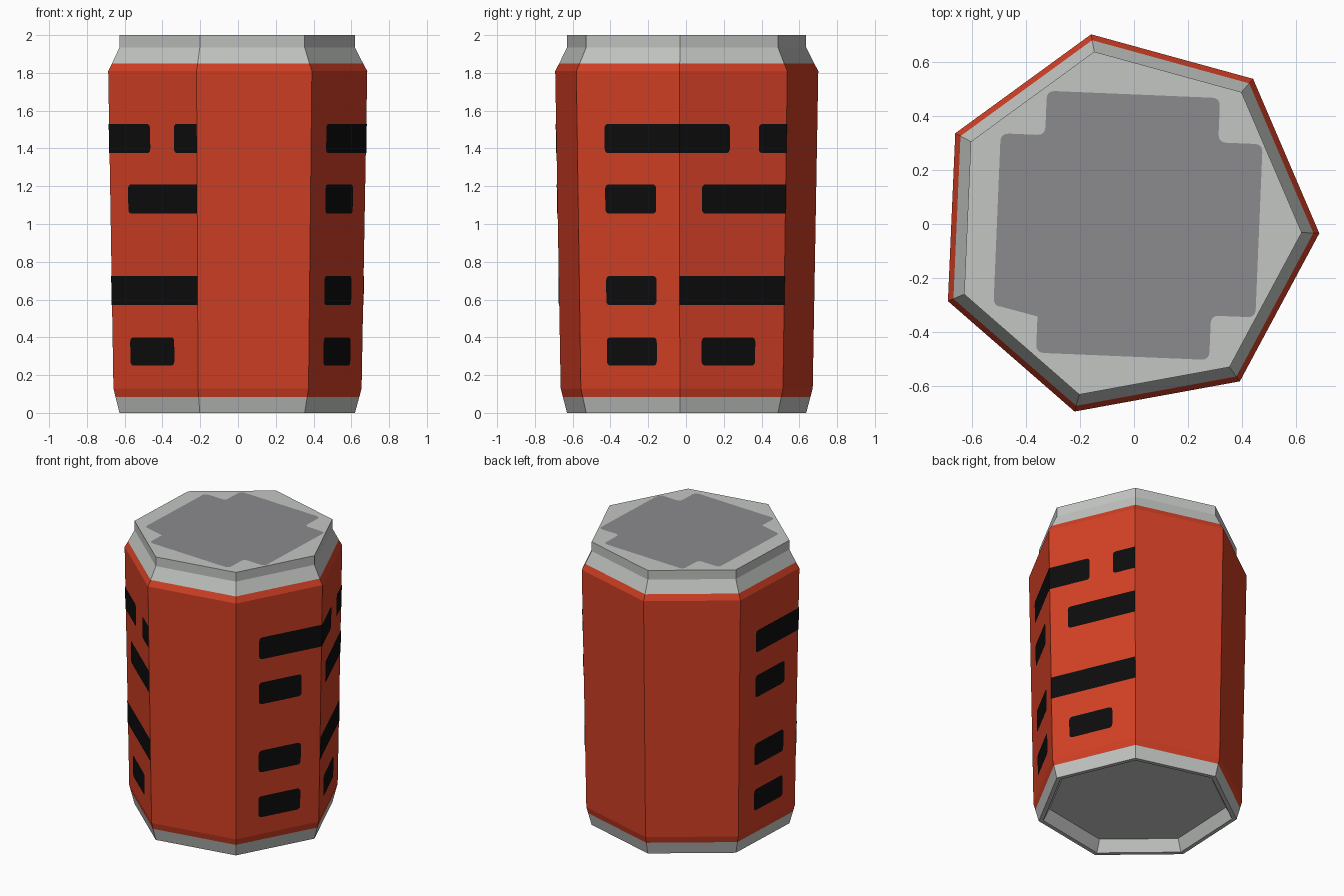
import bpy, bmesh, math
from mathutils import Vector

if "Cube" in bpy.data.objects:
    bpy.data.objects.remove(bpy.data.objects["Cube"])

SIDES = 7
START = math.radians(-2.5)
CX, CY = -0.03, -0.003


def material(name, srgb):
    m = bpy.data.materials.new(name)
    lin = [((c / 255 + 0.055) / 1.055) ** 2.4 if c > 10 else c / 255 / 12.92 for c in srgb]
    m.diffuse_color = (*lin, 1)
    m.use_nodes = True
    m.node_tree.nodes["Principled BSDF"].inputs["Base Color"].default_value = m.diffuse_color
    return m


red = material("red paint", (211, 64, 37))
metal = material("light metal", (195, 198, 195))
dark = material("dark lid grey", (139, 139, 141))
black = material("black stripe", (13, 13, 13))


def corner(k, r, z):
    a = START + math.tau * k / SIDES
    return Vector((CX + r * math.cos(a), CY + r * math.sin(a), z))


def finish(name, bm, mats):
    me = bpy.data.meshes.new(name)
    bm.to_mesh(me)
    bm.free()
    for m in mats:
        me.materials.append(m)
    ob = bpy.data.objects.new(name, me)
    bpy.context.collection.objects.link(ob)
    return ob


def rounded(pts, radii, steps=4):
    """Round each polygon corner that has a radius."""
    out = []
    for i, p in enumerate(pts):
        r = radii[i]
        if r == 0:
            out.append(p)
            continue
        a = p + (pts[i - 1] - p).normalized() * r
        b = p + (pts[(i + 1) % len(pts)] - p).normalized() * r
        for s in range(steps + 1):
            t = s / steps
            out.append(a * (1 - t) ** 2 + p * 2 * t * (1 - t) + b * t * t)
    return out


# Can body: seven-sided lathe with a sunken base
profile = [(0.58, 0.08), (0.62, 0.0), (0.65, 0.0), (0.673, 0.085), (0.685, 0.13),
           (0.715, 1.81), (0.693, 1.85), (0.65, 1.935), (0.65, 2.0)]
bm = bmesh.new()
rings = [[bm.verts.new(corner(k, r, z)) for k in range(SIDES)] for r, z in profile]
for lo, hi in zip(rings, rings[1:]):
    for k in range(SIDES):
        n = (k + 1) % SIDES
        bm.faces.new((lo[k], lo[n], hi[n], hi[k]))
bm.faces.new(rings[0][::-1])
bm.faces.new(rings[-1])
for f in bm.faces:
    low, high = min(v.co.z for v in f.verts), max(v.co.z for v in f.verts)
    f.material_index = 0 if low > 0.084 and high < 1.851 else 1
finish("can_body", bm, [red, metal])

# Dark cross-shaped panel on the lid
W, L = 0.32, 0.484
cross = [(W, W), (W, L), (-W, L), (-W, W), (-L, W), (-L, -W),
         (-W, -W), (-W, -L), (W, -L), (W, -W), (L, -W), (L, W)]
tilt = math.radians(-2.4)
pts = [Vector((-0.022 + x * math.cos(tilt) - y * math.sin(tilt),
               -0.005 + x * math.sin(tilt) + y * math.cos(tilt), 2.0015)) for x, y in cross]
bm = bmesh.new()
bm.faces.new([bm.verts.new(p) for p in rounded(pts, [0.03] * 12)])
bmesh.ops.triangulate(bm, faces=bm.faces[:])
finish("lid_panel", bm, [dark])

# Stripe plates: (row, start, end) as fractions across a side
rows = [(0.25, 0.40), (0.57, 0.725), (1.055, 1.21), (1.375, 1.53)]
dashes_a = [(3, 0.27, 1), (2, 0.27, 0.77), (1, 0.27, 0.77), (0, 0.27, 0.77)]
dashes_b = [(3, 0, 0.47), (3, 0.74, 1), (2, 0.21, 1), (1, 0, 1), (0, 0.21, 0.725)]


def on_side(k, u, z):
    r = 0.685 + 0.03 * (z - 0.13) / 1.68 + 0.0025
    return corner(k, r, z).lerp(corner(k + 1, r, z), u)


bm = bmesh.new()
for side, dashes in ((6, dashes_a), (0, dashes_b), (3, dashes_a), (4, dashes_b)):
    for row, u0, u1 in dashes:
        z0, z1 = rows[row]
        quad = [on_side(side, u, z) for u, z in ((u0, z0), (u1, z0), (u1, z1), (u0, z1))]
        ra, rb = (0.025 if u0 > 0 else 0), (0.025 if u1 < 1 else 0)
        bm.faces.new([bm.verts.new(p) for p in rounded(quad, [ra, rb, rb, ra])])
finish("stripes", bm, [black])
